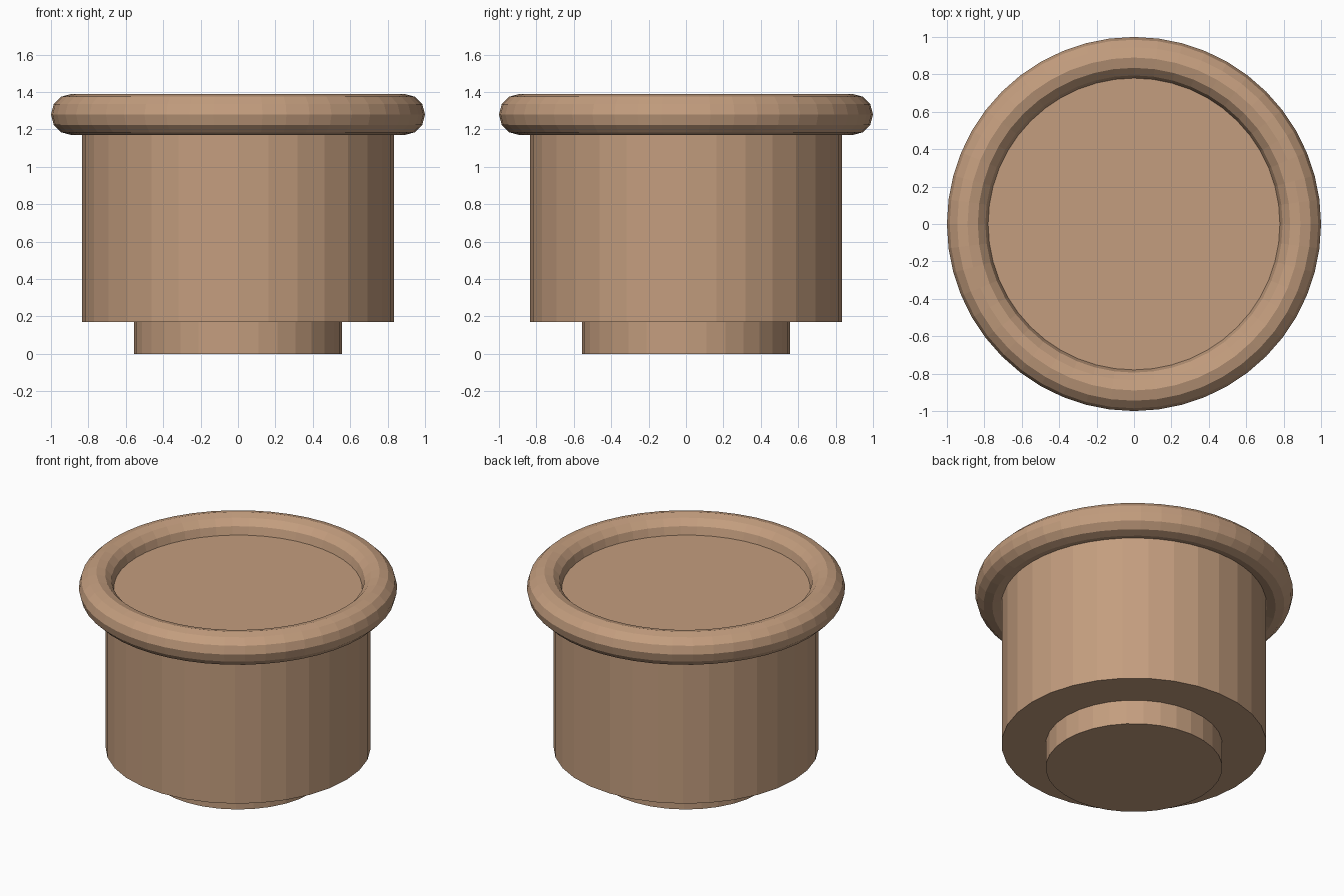
import bpy

if "Cube" in bpy.data.objects:
    bpy.data.objects.remove(bpy.data.objects["Cube"])

clay = bpy.data.materials.new("clay")
clay.diffuse_color = (0.55, 0.34, 0.21, 1)
clay.use_nodes = True
clay.node_tree.nodes["Principled BSDF"].inputs["Base Color"].default_value = clay.diffuse_color


def finish(name):
    ob = bpy.context.object
    ob.name = name
    ob.data.materials.append(clay)
    return ob


def drum(name, radius, z0, z1):
    bpy.ops.mesh.primitive_cylinder_add(
        vertices=32, radius=radius, depth=z1 - z0, location=(0, 0, (z0 + z1) / 2))
    return finish(name)


# Narrow foot and main body; the body top sits at mid-height of the rim
drum("foot", 0.555, 0.0, 0.17)
drum("body", 0.833, 0.17, 1.28)

# Rounded rim ring
bpy.ops.mesh.primitive_torus_add(
    major_radius=0.89, minor_radius=0.11, major_segments=48, minor_segments=12,
    location=(0, 0, 1.28))
finish("rim")
